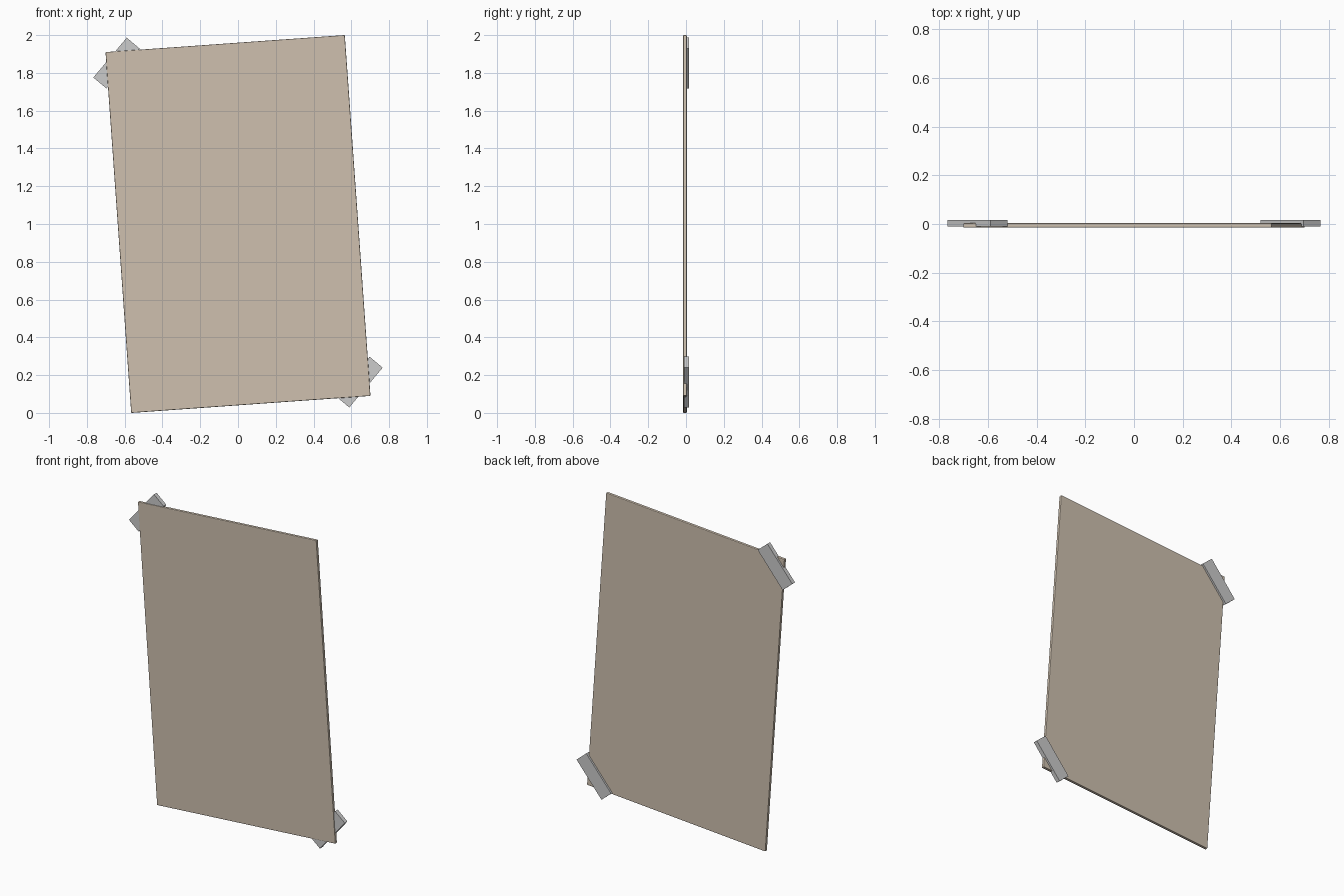
import bpy
from math import radians

if "Cube" in bpy.data.objects:
    bpy.data.objects.remove(bpy.data.objects["Cube"])


def material(name, color):
    mat = bpy.data.materials.new(name)
    mat.diffuse_color = color
    mat.use_nodes = True
    mat.node_tree.nodes["Principled BSDF"].inputs["Base Color"].default_value = mat.diffuse_color
    return mat


def slab(name, x, z, y_front, y_back, width, height, angle, bevel=0.0):
    """Thin upright box, turned counter-clockwise as seen from the front."""
    bpy.ops.mesh.primitive_cube_add(size=1, location=(x, (y_front + y_back) / 2, z))
    obj = bpy.context.object
    obj.name = name
    obj.scale = (width, y_back - y_front, height)
    bpy.ops.object.transform_apply(location=False, rotation=False, scale=True)
    obj.rotation_euler.y = -radians(angle)
    if bevel:
        mod = obj.modifiers.new("edge_bevel", 'BEVEL')
        mod.width = bevel
        mod.segments = 2
    return obj


# Tilted paper sheet
sheet = slab("paper_sheet", 0, 1.0, -0.015, 0.004, 1.27, 1.915, 4.07, 0.004)
sheet.data.materials.append(material("paper_tan", (0.62, 0.53, 0.43, 1)))

# Tape strips crossing two opposite corners behind the sheet
for name, x, z in (("tape_upper_left", -0.643, 1.852),
                   ("tape_lower_right", 0.643, 0.163)):
    slab(name, x, z, -0.011, 0.016, 0.275, 0.09, 50)
